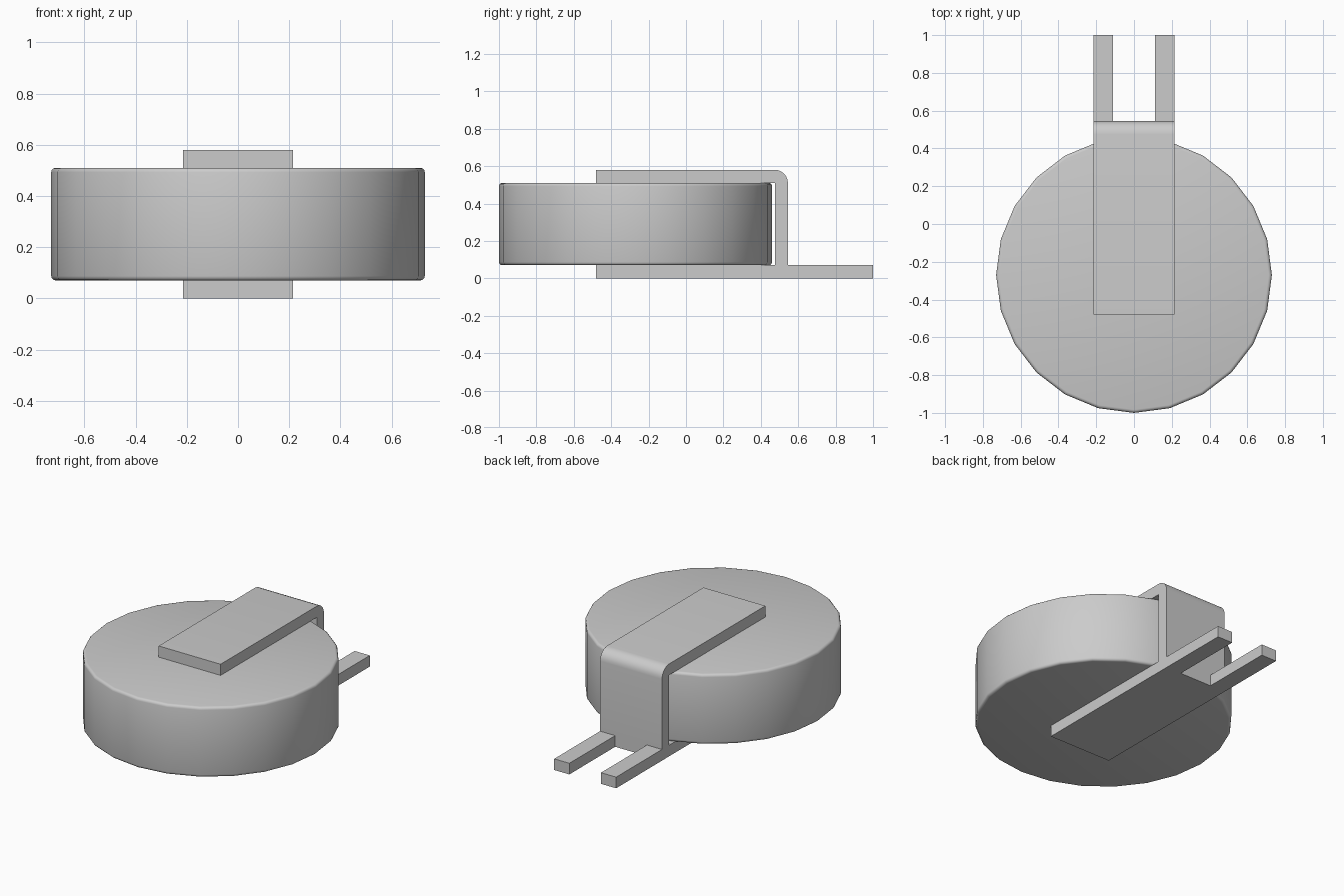
import bpy, bmesh
from math import radians, sin, cos, pi
from mathutils import Matrix

old = bpy.data.objects.get("Cube")
if old:
    bpy.data.objects.remove(old, do_unlink=True)

metal = bpy.data.materials.new("plain_grey_metal")
metal.use_nodes = True
grey = (0.6, 0.6, 0.6, 1)
metal.diffuse_color = grey
metal.node_tree.nodes["Principled BSDF"].inputs["Base Color"].default_value = grey


def finish(name, bm, angle):
    """Turn a bmesh into a named, smooth shaded object."""
    bmesh.ops.recalc_face_normals(bm, faces=bm.faces[:])
    mesh = bpy.data.meshes.new(name)
    bm.to_mesh(mesh)
    bm.free()
    mesh.materials.append(metal)
    obj = bpy.data.objects.new(name, mesh)
    bpy.context.collection.objects.link(obj)
    bpy.ops.object.select_all(action='DESELECT')
    obj.select_set(True)
    bpy.context.view_layer.objects.active = obj
    bpy.ops.object.shade_smooth_by_angle(angle=radians(angle))
    return obj


THICK = 0.07       # strap thickness
TOP = 0.58         # strap top
WALL = 0.545       # outer face of the upright wall
FRONT = -0.48      # front ends of the strap
TIP = 1.0          # prong tips

# Round cell with softened rims
bm = bmesh.new()
bmesh.ops.create_cone(bm, cap_ends=True, segments=24, radius1=0.73, radius2=0.73,
                      depth=TOP - 2 * THICK, matrix=Matrix.Translation((0, -0.27, TOP / 2)))
rims = [e for e in bm.edges if abs(e.verts[0].co.z - e.verts[1].co.z) < 0.001]
bmesh.ops.bevel(bm, geom=rims, offset=0.017, segments=3, profile=0.5, affect='EDGES')
finish("round_cell", bm, 40)

# Strap side profile: lower plate, upright wall, rounded bend, upper plate
bend = [(WALL - THICK + THICK * cos(a), TOP - THICK + THICK * sin(a))
        for a in (pi / 2 * i / 6 for i in range(7))]
profile = [(FRONT, 0), (WALL, 0), (WALL, THICK)] + bend + [
    (FRONT, TOP), (FRONT, TOP - THICK), (WALL - THICK, TOP - THICK),
    (WALL - THICK, THICK), (FRONT, THICK)]

# Sweep the profile across the width in three strips
bm = bmesh.new()
rings = [[bm.verts.new((x, y, z)) for y, z in profile]
         for x in (-0.215, -0.11, 0.11, 0.215)]
prong_roots = []
for strip, (left, right) in enumerate(zip(rings, rings[1:])):
    for i in range(len(profile)):
        j = (i + 1) % len(profile)
        face = bm.faces.new((left[i], left[j], right[j], right[i]))
        if i == 1 and strip != 1:
            prong_roots.append(face)
bm.faces.new(rings[0])
bm.faces.new(rings[-1])
bmesh.ops.recalc_face_normals(bm, faces=bm.faces[:])

# Pull the two solder prongs out of the outer strips
for face in bmesh.ops.extrude_discrete_faces(bm, faces=prong_roots)["faces"]:
    for v in face.verts:
        v.co.y = TIP
finish("contact_strap", bm, 35)
